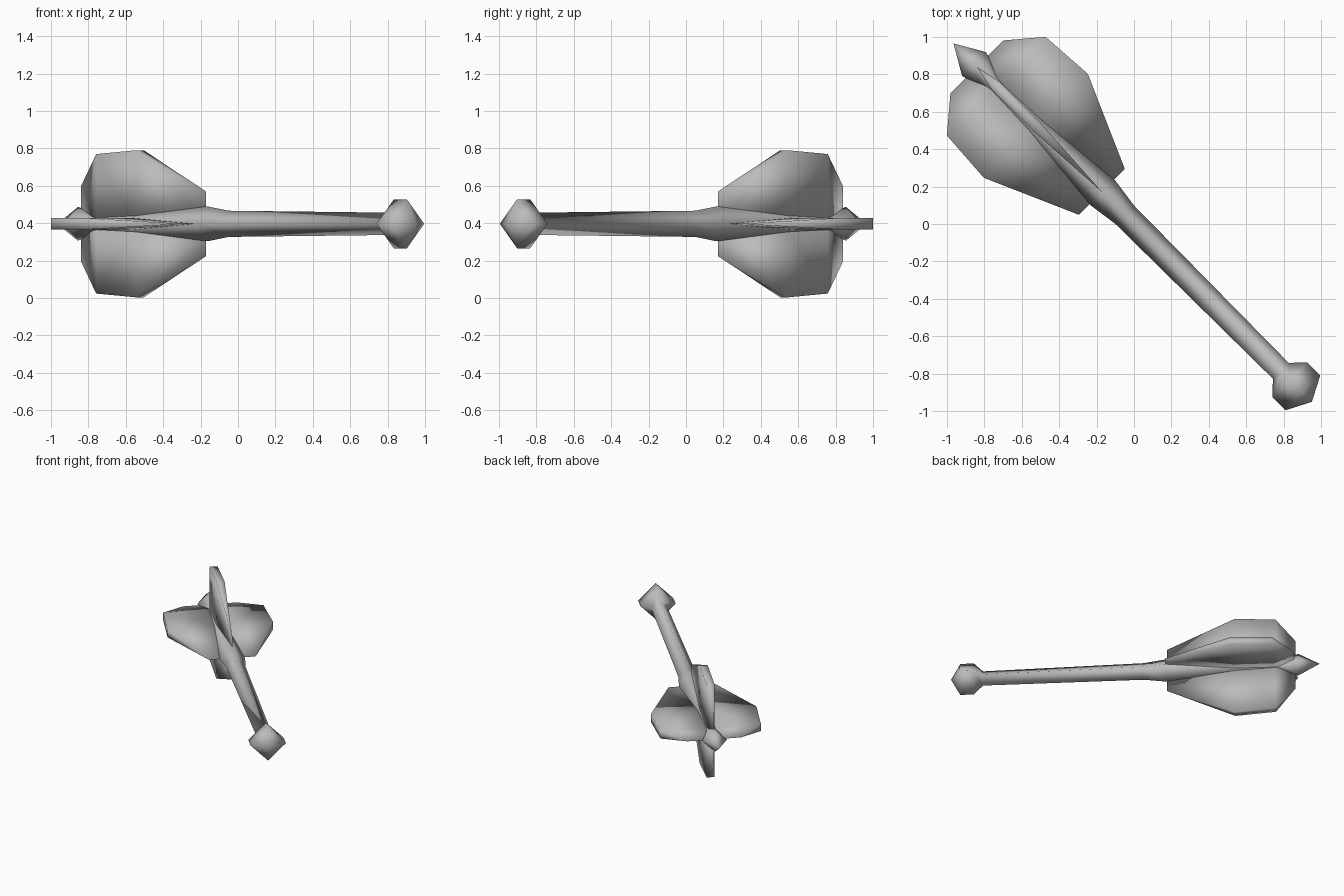
import bpy, bmesh, math
from mathutils import Matrix

cube = bpy.data.objects.get("Cube")
if cube:
    bpy.data.objects.remove(cube, do_unlink=True)

steel = bpy.data.materials.new("grey steel")
steel.use_nodes = True
GREY = (0.5, 0.5, 0.5, 1)
steel.diffuse_color = GREY
steel.node_tree.nodes["Principled BSDF"].inputs["Base Color"].default_value = GREY

# Parts are built along local +x, then laid on the diagonal at mid height
LAY = Matrix.Translation((0, 0, 0.397)) @ Matrix.Rotation(math.radians(135), 4, 'Z')


def finish(name, bm, spin=0):
    bmesh.ops.recalc_face_normals(bm, faces=bm.faces)
    mesh = bpy.data.meshes.new(name)
    bm.to_mesh(mesh)
    bm.free()
    mesh.materials.append(steel)
    mesh.shade_smooth()
    mesh.transform(LAY @ Matrix.Rotation(spin, 4, 'X'))
    obj = bpy.data.objects.new(name, mesh)
    bpy.context.collection.objects.link(obj)


def square_lathe(name, profile):
    """Four-sided turned body; zero radius closes to a point."""
    bm = bmesh.new()
    rings = []
    for s, r in profile:
        if r == 0:
            rings.append([bm.verts.new((s, 0, 0))] * 4)
        else:
            rings.append([bm.verts.new((s, r * math.cos(a), r * math.sin(a)))
                          for a in (i * math.pi / 2 for i in range(4))])
    for a, b in zip(rings, rings[1:]):
        for i in range(4):
            j = (i + 1) % 4
            bm.faces.new(list(dict.fromkeys((a[i], a[j], b[j], b[i]))))
    finish(name, bm)


# Pommel, handle, collar and spike form one continuous body
square_lathe("shaft_with_pommel_and_spike", [
    (-1.345, 0), (-1.277, 0.131), (-1.178, 0.131), (-1.11, 0.06),
    (0.07, 0.07), (0.23, 0.093), (1.08, 0.06), (1.21, 0.09), (1.365, 0)])

# Flange outline: position, radius and half thickness (sharp at both ends)
ROOT = 0.02
OUTLINE = [(0.242, 0.173, 0), (0.742, 0.393, 0.03),
           (1.042, 0.373, 0.03), (1.188, 0.2, 0)]


def flange(name, spin):
    bm = bmesh.new()
    columns = []
    for s, r, t in OUTLINE:
        sides = []
        for y in ((-t, t) if t else (0,)):
            sides.append([bm.verts.new((s, y, z)) for z in (ROOT, r)])
        columns.append((sides[0], sides[-1]))
    for a, b in zip(columns, columns[1:]):
        # two cheeks
        for k in (0, 1):
            bm.faces.new((a[k][0], b[k][0], b[k][1], a[k][1]))
        # root strip and outer edge
        for e in (0, 1):
            bm.faces.new(list(dict.fromkeys(
                (a[0][e], b[0][e], b[1][e], a[1][e]))))
    finish(name, bm, spin)


for i, side in enumerate(("top", "front", "bottom", "back")):
    flange(side + "_flange", i * math.pi / 2)
